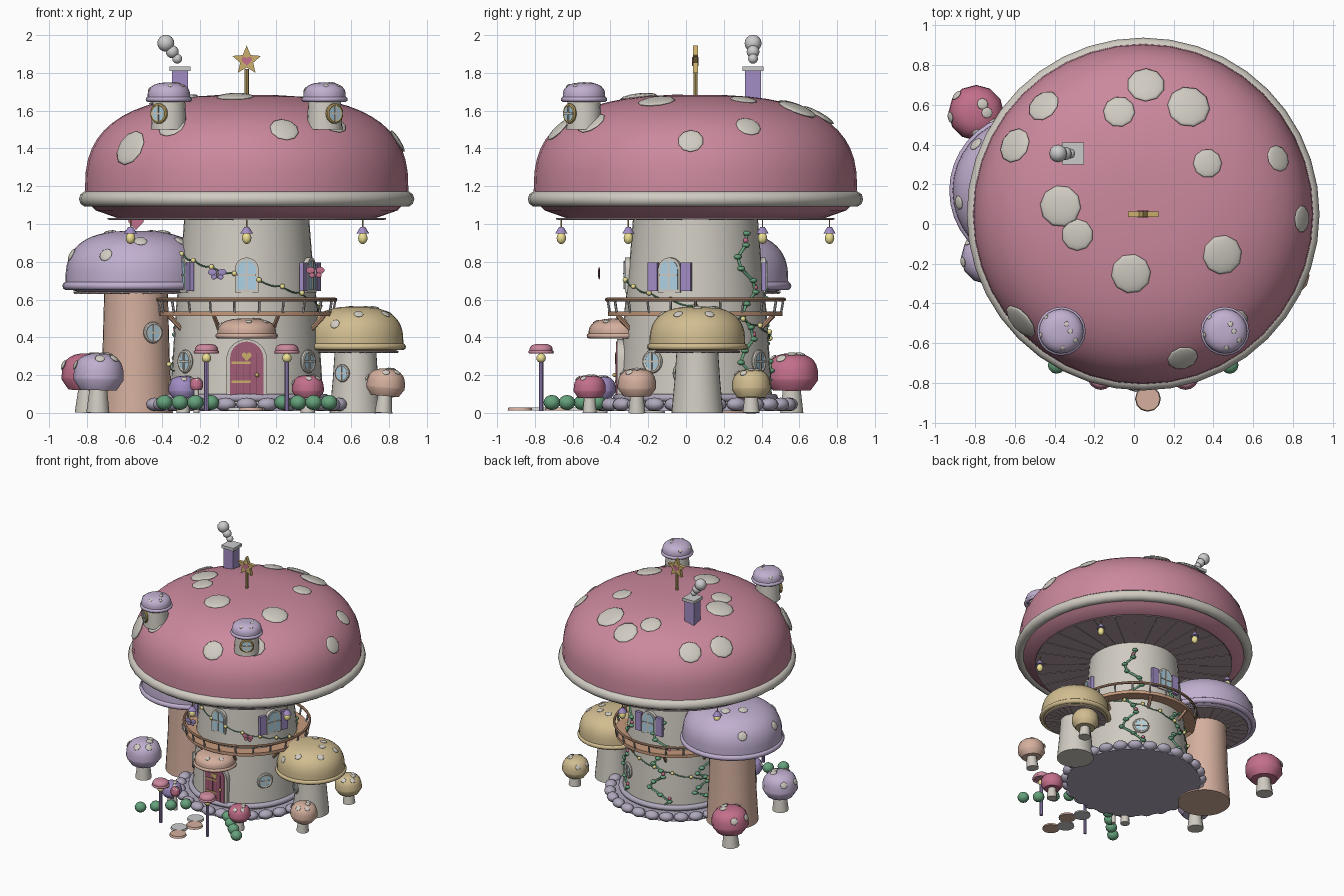
import bpy, bmesh, math
from math import sin, cos, pi, radians
from mathutils import Matrix, Vector

if "Cube" in bpy.data.objects:
    bpy.data.objects.remove(bpy.data.objects["Cube"])

T, S = Matrix.Translation, Matrix.Diagonal
CX, CY = 0.046, 0.05                      # axis of the main house
N = 2.7                                   # fullness of the cap domes (2 = ellipse)
PINK, CREAM, LILAC = (.6, .25, .34), (.63, .6, .54), (.53, .43, .63)
PURPLE, PEACH, YELLOW = (.36, .27, .56), (.66, .43, .34), (.64, .51, .28)
RED, GREEN, WOOD, GOLD = (.55, .16, .26), (.13, .36, .2), (.56, .32, .2), (.6, .43, .15)
GLASS, STONE, BULB, GILL, GREY = (.42, .65, .78), (.43, .39, .5), (.85, .75, .3), (.42, .32, .34), (.6, .6, .6)
DOOR, RIM = (.36, .11, .18), (.42, .4, .4)

def mat(c):
    m = bpy.data.materials.get(str(c)) or bpy.data.materials.new(str(c))
    m.diffuse_color = (*c, 1)
    m.use_nodes = True
    m.node_tree.nodes["Principled BSDF"].inputs["Base Color"].default_value = m.diffuse_color
    return m

def finish(name, bm, col, M=Matrix(), sharp=40):
    bmesh.ops.remove_doubles(bm, verts=bm.verts, dist=1e-5)
    bmesh.ops.recalc_face_normals(bm, faces=bm.faces)
    me = bpy.data.meshes.new(name)
    bm.to_mesh(me); bm.free()
    me.shade_smooth(); me.set_sharp_from_angle(angle=radians(sharp))
    me.materials.append(mat(col))
    ob = bpy.data.objects.new(name, me)
    bpy.context.collection.objects.link(ob)
    ob.matrix_world = M
    return ob

def lathe(name, prof, col, M=Matrix(), seg=32, closed=False):
    bm = bmesh.new()
    rings = [[bm.verts.new((r*cos(2*pi*i/seg), r*sin(2*pi*i/seg), z)) for i in range(seg)] for r, z in prof]
    for k in range(len(prof) - (not closed)):
        a, b = rings[k], rings[(k+1) % len(prof)]
        for i in range(seg):
            j = (i+1) % seg
            bm.faces.new((a[i], a[j], b[j], b[i]))
    return finish(name, bm, col, M)

def torus(name, R, r, col, M, seg=40, n=10):
    return lathe(name, [(R+r*cos(2*pi*i/n), r*sin(2*pi*i/n)) for i in range(n)], col, M, seg, True)

def ball(name, p, s, col, rot=Matrix(), u=12, v=8):
    bm = bmesh.new()
    bmesh.ops.create_uvsphere(bm, u_segments=u, v_segments=v, radius=1)
    s = s if isinstance(s, tuple) else (s, s, s)
    return finish(name, bm, col, T(p) @ rot @ S((*s, 1)), 60)

def box(name, p, half, col, M=Matrix()):
    bm = bmesh.new()
    bmesh.ops.create_cube(bm, size=2)
    return finish(name, bm, col, M @ T(p) @ S((*half, 1)))

def rod(name, p, q, r, col, seg=8):
    p, q = Vector(p), Vector(q)
    L = (q-p).length
    return lathe(name, [(0, 0), (r, 0), (r, L), (0, L)], col,
                 T(p) @ (q-p).to_track_quat('Z', 'Y').to_matrix().to_4x4(), seg)

def prism(name, pts, d, col, M=Matrix()):  # outline in xz, thickness +-d in y
    bm = bmesh.new()
    f = bm.faces.new([bm.verts.new((x, -d, z)) for x, z in pts])
    g = bmesh.ops.extrude_face_region(bm, geom=[f])['geom']
    bmesh.ops.translate(bm, vec=(0, 2*d, 0), verts=[v for v in g if isinstance(v, bmesh.types.BMVert)])
    return finish(name, bm, col, M)

def tube(name, pts, r, col):
    cu = bpy.data.curves.new(name, 'CURVE')
    cu.dimensions, cu.bevel_depth, cu.bevel_resolution = '3D', r, 1
    sp = cu.splines.new('POLY'); sp.points.add(len(pts)-1)
    for q, p in zip(sp.points, pts): q.co = (*p, 1)
    cu.materials.append(mat(col))
    bpy.context.collection.objects.link(bpy.data.objects.new(name, cu))

def arch(w, h):
    return [(-w, -h/2), (w, -h/2)] + [(w*cos(pi*i/12), h/2-w+w*sin(pi*i/12)) for i in range(13)]

def heart(s):
    ts = [2*pi*i/24 for i in range(24)]
    return [(s*sin(t)**3, s*(13*cos(t)-5*cos(2*t)-2*cos(3*t)-cos(4*t))/16) for t in ts]

def polar(r, a, z, cx=CX, cy=CY):
    return (cx+r*cos(radians(a)), cy+r*sin(radians(a)), z)

def facing(r, a, z, cx=CX, cy=CY):        # local -y looks outward at angle a
    return T(polar(r, a, z, cx, cy)) @ Matrix.Rotation(radians(a+90), 4, 'Z')

def dome(a, h, z, n=14):
    return [(a*abs(cos(pi/2*i/n))**(2/N) if i < n else 0, z+h*sin(pi/2*i/n)**(2/N)) for i in range(n+1)]

def spot(name, c, a, h, dx, dy, r, col=CREAM, flat=.3):
    p = Vector((dx, dy)).length
    k = max(0, 1-(p/a)**N)**(1/N)
    side = (p/a)**(N-1)/a/p
    n = Vector((dx*side, dy*side, k**(N-1)/h))
    ball(name, (c[0]+dx, c[1]+dy, c[2]+h*k), (r, r, r*flat), col, n.to_track_quat('Z', 'Y').to_matrix().to_4x4(), 10, 6)

def scatter(name, c, a, h, n, r):
    for i in range(n):
        f, t = (.4, .93, .75)[i % 3]*a, i*2.4
        spot(name, c, a, h, f*cos(t), f*sin(t), r)

def big_cap(name, x, y, z, r, t, h, drop, col, rim, seg=40, gr=.83):
    M, a = T((x, y, 0)), r-t*.75
    lathe(name, [(0, z-drop), (gr*.93*r, z-drop), (.9*r, z-.6*drop), (a, z)] + dome(a, h, z+t), col, M, seg)
    torus(name+"_rim", r-t, t, rim, T((x, y, z)), seg)
    g = z-drop
    if drop:
        lathe(name+"_gill_disc", [(0, g), (gr*r, g), (gr*r, g-.008), (0, g-.008)], GILL, M, seg)
        for i in range(28):
            box(name+"_gill", (gr*r*.6, 0, g-.008), (gr*r*.39, .003, .004), GILL, M @ Matrix.Rotation(2*pi*i/28, 4, 'Z'))

def mushroom(name, x, y, r, zb, zt, col, lean=0):
    H = zt-zb
    M = T((x, y, 0)) @ Matrix.Rotation(lean, 4, 'Y')
    lathe(name+"_stem", [(0, 0), (.46*r, 0), (.34*r, zb+.02), (0, zb+.02)], CREAM, M, 10)
    lathe(name+"_cap", [(0, zb), (.72*r, zb), (r, zb+.28*H)] + dome(r, .66*H, zb+.34*H, 7), col, M, 12)
    scatter(name+"_spot", (x+lean*zb, y, zb+.34*H), r, .66*H, 6, r*.2)

def cross(M, w, h, y=-.028):
    box("window_bar", (0, y, 0), (w, .004, .005), CREAM, M)
    box("window_bar", (0, y, 0), (.005, .004, h), CREAM, M)

def arched_window(a, shutters):
    M = facing(.35, a, .73)
    prism("window_frame", arch(.063, .185), .022, CREAM, M)
    prism("window_glass", arch(.05, .155), .026, GLASS, M)
    cross(M, .05, .075)
    for s in (-1, 1) if shutters else ():
        box("shutter", (s*.095, -.012, -.01), (.028, .012, .075), PURPLE, M)

def round_window(M, r, col):
    R = Matrix.Rotation(pi/2, 4, 'X')
    torus("round_frame", r*.85, r*.2, col, M @ R, 20, 8)
    prism("round_glass", [(r*.8*cos(pi*i/10), r*.8*sin(pi*i/10)) for i in range(20)], .008, GLASS, M)
    cross(M, r*.8, r*.8, -.01)

# main house: stem, base, cap
C0 = T((CX, CY, 0))
lathe("tower", [(0, .02), (.41, .02), (.398, .2), (.375, .55), (.345, .85), (.33, 1.04), (0, 1.04)], CREAM, C0, 40)
lathe("base_slab", [(0, .01), (.5, .01), (.49, .05), (0, .05)], STONE, C0, 40)
torus("base_ring", .415, .022, STONE, T((CX, CY, .08)))
for i in range(28):
    a = i*360/28
    ball("base_stone", polar(.5, a, .045), (.045, .056, .036), STONE, Matrix.Rotation(radians(a), 4, 'Z'), 10, 6)
big_cap("main_cap", CX, CY, 1.132, .888, .042, .51, .1, PINK, CREAM)
for x, y, r in [(-.455, .595, .085), (.06, .7, .095), (-.075, .565, .08), (.275, .59, .108), (.37, .305, .073),
                (.725, .33, .068), (.845, .025, .068), (.445, -.155, .1), (-.015, -.25, .1), (-.37, .09, .105),
                (-.285, -.055, .08), (-.6, .395, .09), (-.57, -.49, .1), (.245, -.675, .078), (-.35, -.57, .075),
                (.5, -.5, .08)]:
    spot("main_cap_spot", (CX, CY, 1.174), .857, .51, x-CX, y-CY, r, flat=.2)

# hanging lanterns under the cap
for i in range(6):
    a = 30+60*i
    rod("lantern_cord", polar(.71, a, .97), polar(.71, a, 1.03), .004, GOLD, 6)
    lathe("lantern_hood", [(0, .95), (.034, .95), (.012, .985), (0, .985)], PURPLE, T(polar(.71, a, 0)), 10)
    ball("lantern_bulb", polar(.71, a, .925), (.025, .025, .031), BULB)

# dormers
for s in (-1, 1):
    x, y = CX+s*.412, -.54
    lathe("dormer_stem", [(0, 1.5), (.095, 1.5), (.085, 1.67), (0, 1.67)], CREAM, T((x, y, 0)), 20)
    big_cap("dormer_cap", x, y, 1.66, .123, .014, .075, 0, LILAC, LILAC, 20)
    scatter("dormer_spot", (x, y, 1.674), .113, .075, 6, .013)
    round_window(facing(.092, -90+s*35, 1.585, x, y), .052, GOLD)

# chimney, smoke, star finial
box("chimney", (-.307, .355, 1.69), (.043, .043, .13), PURPLE)
box("chimney_top", (-.307, .355, 1.822), (.055, .055, .012), GREY)
for x, z, r in [(-.322, 1.875, .026), (-.348, 1.912, .034), (-.382, 1.957, .045)]:
    ball("smoke", (x, .355, z), r, GREY)
rod("star_pole", (CX, CY, 1.66), (CX, CY, 1.82), .011, GOLD)
prism("star", [((.08, .036)[i % 2]*sin(pi*i/5), (.08, .036)[i % 2]*cos(pi*i/5)) for i in range(10)], .014, GOLD, T((CX, CY, 1.865)))
prism("star_heart", heart(.028), .017, RED, T((CX, CY, 1.865)))

# side houses
LX, LY, RX, RY = -.54, .168, .622, .06
lathe("left_stem", [(0, 0), (.195, 0), (.178, .3), (.168, .66), (0, .66)], PEACH, T((LX, LY, 0)))
big_cap("left_cap", LX, LY, .672, .39, .022, .27, .03, LILAC, LILAC, 36, .85)
scatter("left_spot", (LX, LY, .694), .373, .27, 10, .036)
prism("left_heart", heart(.042), .012, RED, T((LX, LY, 1.01)))
round_window(facing(.18, -60, .425, LX, LY), .055, CREAM)
lathe("right_stem", [(0, 0), (.137, 0), (.12, .18), (.108, .36), (0, .36)], CREAM, T((RX, RY, 0)))
big_cap("right_cap", RX, RY, .35, .267, .018, .195, .022, YELLOW, YELLOW, 32, .85)
scatter("right_spot", (RX, RY, .368), .253, .195, 9, .026)
round_window(facing(.122, -125, .21, RX, RY), .045, CREAM)

# windows and door
for a, sh in [(-90, 0), (-22, 1), (90, 1), (202, 1)]:
    arched_window(a, sh)
for a in (-35, -145, 58):
    round_window(facing(.397, a, .272), .06, CREAM)
D = facing(.385, -90, .235)
prism("door_frame", arch(.108, .31), .03, CREAM, D)
prism("door", arch(.088, .285), .036, DOOR, D)
for k in (-.052, -.018, .018, .052):
    box("door_groove", (k, -.036, -.03), (.002, .003, .11), (.25, .07, .12), D)
for z in (-.07, .03):
    box("door_hinge", (-.03, -.038, z), (.05, .004, .006), GOLD, D)
prism("door_heart", heart(.026), .042, GOLD, D @ T((0, 0, .065)))
ball("door_knob", (CX+.055, -.378, .2), .011, GOLD)
big_cap("door_canopy", CX, -.36, .408, .166, .014, .078, 0, PEACH, PEACH, 24)
scatter("canopy_spot", (CX, -.36, .422), .155, .078, 6, .018)

# balcony
lathe("balcony_floor", [(.34, .513), (.462, .513), (.462, .538), (.34, .538)], WOOD, C0, 40, True)
torus("balcony_rail", .47, .01, WOOD, T((CX, CY, .6)), 40, 8)
for i in range(22):
    rod("baluster", polar(.458, i*360/22, .53), polar(.47, i*360/22, .6), .007, RIM, 6)
for i in range(8):
    rod("balcony_bracket", polar(.37, i*45+22, .44), polar(.445, i*45+22, .515), .012, WOOD, 6)

# spiral string of lights
def hel(a, out):
    z = .85-(a-195)*.00172
    return polar(.41-.075*z+out, a, z-.012*abs(sin(radians(a*9))))
tube("light_string", [hel(195+i*4, .012) for i in range(92)], .004, GREEN)
for i in range(18):
    ball("string_bulb", hel(200+i*20, .02), .014, BULB, u=8, v=6)

# climbing vines with leaves and blossoms
for a0, top in ((48, .95), (105, .75), (155, .6)):
    pts = [polar(.417-.075*z, a0+9*sin(i*1.5)+4*cos(i*.7), z) for i, z in ((i, .08+i*(top-.08)/14) for i in range(15))]
    tube("vine", pts, .009, GREEN)
    for i, p in enumerate(pts):
        ball("vine_leaf", p, (.022, .022, .014), GREEN, u=8, v=5)
        if i % 4 == 1:
            ball("vine_blossom", (p[0], p[1], p[2]+.025), .014, RED, u=8, v=5)

# garden: bushes, lamps, path, small mushrooms
for s in (-1, 1):
    for i in range(4):
        ball("bush", (CX+s*(.19+.082*i), -.47-.08*i, .055), (.044, .044, .04), GREEN)
    x, y = CX+s*.213, -.767
    rod("lamp_post", (x, y, .01), (x, y, .31), .012, PURPLE)
    ball("lamp_bulb", (x, y, .29), .025, BULB)
    big_cap("lamp_cap", x, y, .322, .068, .009, .035, 0, PINK, PINK, 16)
for x, y, c in [(.07, -.88, PEACH), (.01, -.78, GREY), (.08, -.68, PEACH), (.02, -.58, GREY)]:
    lathe("path_stone", [(0, .012), (.065, .012), (.06, .028), (0, .028)], c, T((x, y, 0)), 12)
for n, *p in [("red", -.8, .56, .14, .12, .315, RED, .03), ("purple", -.742, -.17, .133, .12, .315, LILAC, .02),
              ("peach", .77, -.26, .102, .09, .235, PEACH, .08), ("yellow", .77, .345, .102, .08, .232, YELLOW, -.05),
              ("violet", -.29, -.45, .078, .08, .195, PURPLE, 0), ("rose", .37, -.51, .085, .08, .2, RED, 0),
              ("tiny", -.22, -.5, .036, .12, .185, RED, 0)]:
    mushroom(n+"_mushroom", *p)

# butterflies
for x, z, c in ((-.11, .735, PURPLE), (.41, .745, RED)):
    ball("butterfly_body", (x, -.46, z), (.006, .006, .025), GILL, u=8, v=5)
    for s in (-1, 1):
        ball("butterfly_upper_wing", (x+s*.026, -.46, z+.01), (.024, .004, .018), c, u=10, v=6)
        ball("butterfly_lower_wing", (x+s*.018, -.46, z-.016), (.016, .004, .013), c, u=10, v=6)
